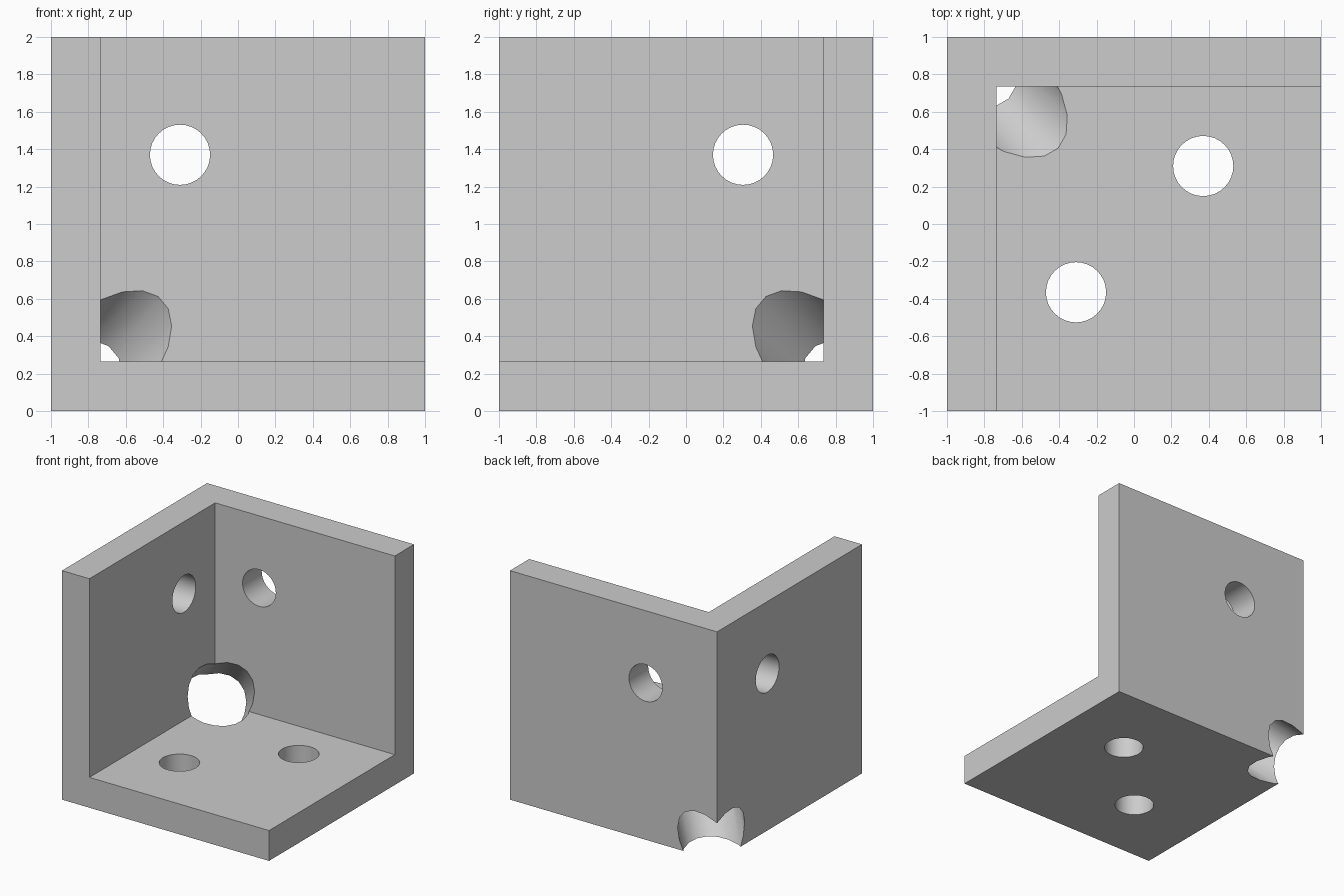
import bpy
import math
from mathutils import Vector

default = bpy.data.objects.get("Cube")
if default:
    bpy.data.objects.remove(default, do_unlink=True)

WALL = 0.265                                      # plate thickness
INNER = Vector((-1 + WALL, 1 - WALL, WALL))       # inside corner point

grey = bpy.data.materials.new("plain grey")
grey.use_nodes = True
grey.diffuse_color = (0.604, 0.604, 0.604, 1)
grey.node_tree.nodes["Principled BSDF"].inputs["Base Color"].default_value = grey.diffuse_color


def box(name, low, high):
    low, high = Vector(low), Vector(high)
    bpy.ops.mesh.primitive_cube_add(size=1, location=(low + high) / 2)
    ob = bpy.context.object
    ob.name = name
    ob.scale = high - low
    bpy.ops.object.transform_apply(location=True, rotation=True, scale=True)
    return ob


def rod(name, centre, axis, radius, length, sides):
    bpy.ops.mesh.primitive_cylinder_add(vertices=sides, radius=radius, depth=length, location=centre)
    ob = bpy.context.object
    ob.name = name
    ob.rotation_euler = Vector(axis).to_track_quat('Z', 'Y').to_euler()
    return ob


def cut(target, cutter):
    mod = target.modifiers.new(cutter.name, 'BOOLEAN')
    mod.operation = 'DIFFERENCE'
    mod.solver = 'EXACT'
    mod.object = cutter
    cutter.hide_render = True
    bpy.ops.object.select_all(action='DESELECT')
    target.select_set(True)
    bpy.context.view_layer.objects.active = target
    bpy.ops.object.modifier_apply(modifier=mod.name)
    bpy.data.objects.remove(cutter, do_unlink=True)


# Three plates meeting in one corner
bracket = box("corner_bracket", (-1, -1, 0), (1, 1, 2))
cut(bracket, box("inside_cutter", (INNER.x, -1.5, INNER.z), (1.5, INNER.y, 2.5)))

# Screw holes: back plate, side plate, and two in the base
screw_holes = [
    ("back_hole", (-0.31, 0.87, 1.37), (0, 1, 0)),
    ("side_hole", (-0.87, 0.305, 1.37), (1, 0, 0)),
    ("base_hole_rear", (0.37, 0.31, 0.13), (0, 0, 1)),
    ("base_hole_front", (-0.31, -0.365, 0.13), (0, 0, 1)),
]
for name, centre, axis in screw_holes:
    cut(bracket, rod(name, centre, axis, 0.161, 0.6, 32))

# Diagonal relief hole through the corner
cut(bracket, rod("corner_hole", INNER, (1, -1, 1), 0.269, 2, 20))

bracket.data.materials.clear()
bracket.data.materials.append(grey)
for face in bracket.data.polygons:
    face.material_index = 0
bpy.ops.object.shade_smooth_by_angle(angle=math.radians(30))
